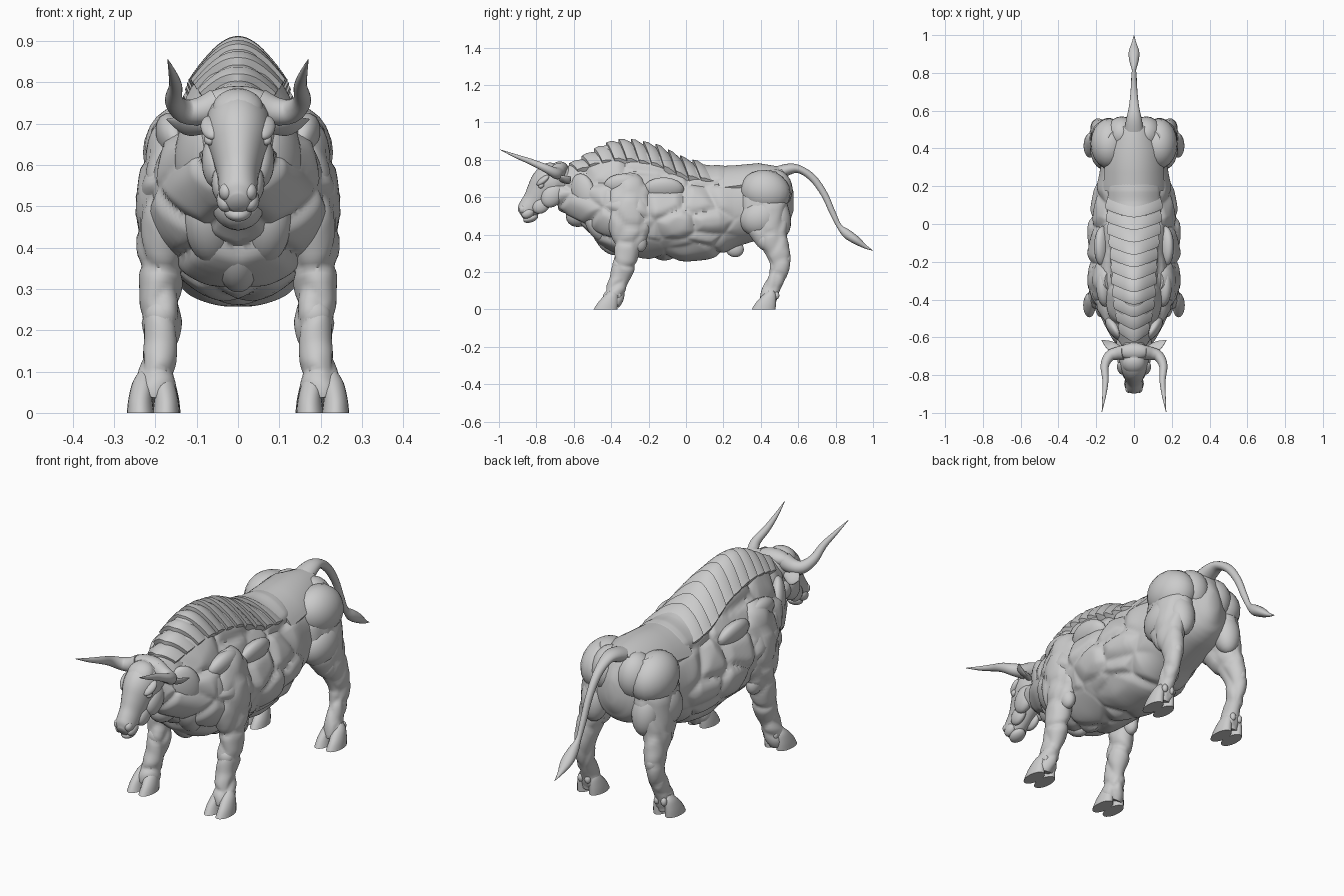
import bpy, bmesh, math
from mathutils import Vector, Matrix, Euler, noise

if "Cube" in bpy.data.objects:
    bpy.data.objects.remove(bpy.data.objects["Cube"])

grey = bpy.data.materials.new("stone_grey")
grey.use_nodes = True
colour = (0.6, 0.6, 0.6, 1)
grey.diffuse_color = colour
grey.node_tree.nodes["Principled BSDF"].inputs["Base Color"].default_value = colour
parts = []


def finish(name, bm, mirror=False, muscle=0.0, cells=(7, 6, 9), fade=None):
    """Carve optional muscle pads, fading out behind y = fade, and add the mesh."""
    bmesh.ops.recalc_face_normals(bm, faces=bm.faces)
    bm.normal_update()
    if muscle:
        for v, n in [(v, v.normal.copy()) for v in bm.verts]:
            p = Vector((abs(v.co.x) * cells[0], v.co.y * cells[1], v.co.z * cells[2]))
            d = noise.voronoi(p)[0]
            f = min(1, (d[1] - d[0]) * 2.2)
            keep = 1 if fade is None else min(1, max(0, (fade - v.co.y) * 8))
            v.co += n * muscle * keep * math.sin(f * math.pi / 2)
    mesh = bpy.data.meshes.new(name)
    bm.to_mesh(mesh)
    bm.free()
    mesh.materials.append(grey)
    obj = bpy.data.objects.new(name, mesh)
    bpy.context.collection.objects.link(obj)
    if mirror:
        obj.modifiers.new("mirror", 'MIRROR').use_mirror_merge = False
    parts.append(obj)


def skin(bm, rings, closed=True):
    """Join rows of points with quads, capping closed lofts."""
    rows = [[bm.verts.new(p) for p in ring] for ring in rings]
    n = len(rows[0])
    for a, b in zip(rows, rows[1:]):
        for i in range(n if closed else n - 1):
            j = (i + 1) % n
            bm.faces.new((a[i], a[j], b[j], b[i]))
    if closed:
        bm.faces.new(rows[0])
        bm.faces.new(rows[-1])


def spline(rows, steps):
    """Catmull-Rom samples through the rows."""
    pts = [Vector(r) for r in rows]
    pts = [pts[0]] + pts + [pts[-1]]
    out = []
    for a, b, c, d in zip(pts, pts[1:], pts[2:], pts[3:]):
        for i in range(steps):
            t = i / steps
            out.append((b * 2 + (c - a) * t + (a * 2 - b * 5 + c * 4 - d) * t * t
                        + (b * 3 - a - c * 3 + d) * t ** 3) * 0.5)
    return out + [pts[-1]]


def tube(name, rows, ref=(1, 0, 0), axis=None, sides=20, steps=4, **kw):
    """Loft ellipses; a row is x, y, z, radius along ref, other radius."""
    samples = spline(rows, steps)
    centres = [Vector(s[:3]) for s in samples]
    rings = []
    for i, s in enumerate(samples):
        t = centres[min(i + 1, len(centres) - 1)] - centres[max(i - 1, 0)]
        t = Vector(axis) if axis else t.normalized()
        v = t.cross(Vector(ref)).normalized()
        u = v.cross(t)
        angles = [math.tau * k / sides for k in range(sides)]
        rings.append([centres[i] + u * s[3] * math.cos(a) + v * s[4] * math.sin(a) for a in angles])
    bm = bmesh.new()
    skin(bm, rings)
    finish(name, bm, **kw)


def blob(name, loc, size, rot=(0, 0, 0), mirror=True):
    bm = bmesh.new()
    turn = Euler([math.radians(r) for r in rot])
    bmesh.ops.create_uvsphere(bm, u_segments=20, v_segments=12, radius=1,
                              matrix=Matrix.LocRotScale(Vector(loc), turn, Vector(size)))
    finish(name, bm, mirror)


# Torso stations: y, top, bottom, half width, narrowing toward the spine
STATIONS = [(-.68, .72, .54, .06, .4), (-.60, .76, .49, .10, .45), (-.52, .81, .43, .15, .5),
            (-.45, .85, .36, .19, .52), (-.38, .875, .32, .21, .52), (-.30, .88, .29, .22, .52),
            (-.15, .85, .28, .23, .48), (0, .775, .275, .225, .3), (.12, .75, .285, .205, .15),
            (.25, .755, .33, .18, 0), (.38, .77, .37, .175, 0), (.48, .765, .40, .15, 0),
            (.53, .74, .43, .115, 0), (.56, .68, .47, .06, 0), (.575, .61, .55, .01, 0)]


def station(y):
    y = min(max(y, STATIONS[0][0]), STATIONS[-1][0])
    for a, b in zip(STATIONS, STATIONS[1:]):
        if y <= b[0]:
            return Vector(a[1:]).lerp(Vector(b[1:]), (y - a[0]) / (b[0] - a[0]))


def torso_point(y, a, lift=0.0):
    top, bottom, w, k = (station(y - .02) + station(y) * 2 + station(y + .02)) / 4
    mid = bottom + (top - bottom) * 0.42
    s, c = math.sin(a), math.cos(a)
    h = (top - mid) if s > 0 else (mid - bottom)
    return Vector(((w * (1 - k * max(0, s)) + lift) * c, y, mid + (h + lift) * s))


# Torso with carved muscle pads
bm = bmesh.new()
y0, y1, n = STATIONS[0][0], STATIONS[-1][0], 170
skin(bm, [[torso_point(y0 + (y1 - y0) * i / n, math.tau * k / 128) for k in range(128)]
          for i in range(n + 1)])
finish("torso", bm, muscle=.02, cells=(4.5, 5.2, 7.5), fade=.3)


def shell(name, start, end, half_angle, front, back, sweep=0.0):
    """Armour plate wrapped over the spine, with its edges tucked in."""
    bm = bmesh.new()
    rings = []
    for t, lift in ((0, -.02), (0, front), (.3, front), (.65, (front + back) / 2), (1, back), (1, -.02)):
        ring = []
        for k in range(25):
            f = k / 12 - 1
            y = start + (end - start) * t + sweep * abs(f) ** 1.5
            ring.append(torso_point(y, math.pi / 2 + f * half_angle, lift if abs(f) < 1 else -.02))
        rings.append(ring)
    skin(bm, rings, closed=False)
    finish(name, bm)


# Overlapping mane plates and the broad rump plate
for i in range(11):
    y = -.625 + i * .066
    shell(f"mane_plate_{i + 1}", y, y + .09, math.radians(48), .034, .006, .05)
shell("rump_plate", .16, .51, math.radians(60), .014, .012, .02)

# Chest, shoulder and neck plates
blob("shoulder_plate", (.145, -.44, .56), (.04, .085, .115), (15, 0, -38))
blob("neck_plate", (.105, -.55, .63), (.035, .07, .10), (20, 0, -32))
blob("upper_shoulder_plate", (.15, -.33, .66), (.045, .11, .07), (0, 25, 0))
blob("flank_plate", (.165, -.12, .64), (.04, .11, .07), (0, 25, 0))
blob("chest_plate", (.07, -.475, .45), (.06, .055, .10), (25, 20, -20))
blob("brisket", (0, -.42, .38), (.055, .06, .10), (35, 0, 0), mirror=False)
blob("throat", (0, -.56, .52), (.07, .09, .07), (40, 0, 0), mirror=False)
blob("sheath", (0, .26, .325), (.03, .05, .045), (-20, 0, 0), mirror=False)

# Haunch muscles
blob("upper_haunch", (.13, .425, .63), (.10, .135, .115), (-15, 0, 0))
blob("lower_haunch", (.155, .40, .49), (.078, .115, .10), (20, 0, 0))
blob("hamstring", (.135, .495, .49), (.065, .065, .11), (10, 0, 0))
blob("buttock", (.065, .475, .64), (.085, .095, .11))

# Legs
tube("front_legs", [(.12, -.30, .70, .04, .05), (.15, -.30, .64, .062, .10), (.165, -.30, .52, .07, .12),
                    (.18, -.30, .42, .056, .10), (.185, -.31, .34, .045, .068), (.187, -.325, .27, .04, .056),
                    (.187, -.34, .22, .042, .053), (.188, -.355, .16, .035, .043), (.195, -.375, .10, .037, .047),
                    (.202, -.39, .06, .042, .045), (.205, -.40, .03, .035, .04)],
     mirror=True, muscle=.011, sides=40, steps=6, cells=(8, 8, 8))
tube("hind_legs", [(.10, .43, .72, .04, .06), (.12, .43, .66, .08, .10), (.13, .42, .58, .08, .12),
                   (.15, .43, .48, .066, .11), (.168, .455, .40, .055, .088), (.182, .485, .32, .042, .06),
                   (.19, .505, .25, .036, .05), (.192, .49, .18, .032, .042), (.195, .458, .11, .034, .042),
                   (.198, .445, .07, .042, .043), (.2, .435, .03, .035, .04)],
     mirror=True, muscle=.011, sides=40, steps=6, cells=(7, 7, 7))
blob("front_knees", (.187, -.36, .235), (.038, .034, .042))
blob("elbows", (.187, -.255, .36), (.035, .045, .055), (20, 0, 0))
blob("hocks", (.19, .53, .26), (.026, .028, .042), (-20, 0, 0))
blob("gaskins", (.178, .425, .37), (.042, .05, .06), (25, 0, 0))

# Cloven hooves and dewclaws
for label, fx, fy in (("front", .205, -.41), ("hind", .203, .435)):
    for side, dx in (("outer", .031), ("inner", -.031)):
        x = fx + dx
        tube(f"{label}_{side}_hooves",
             [(x - dx * .3, fy + .02, .10, .012, .015), (x - dx * .2, fy + .01, .075, .025, .036),
              (x, fy - .008, .035, .029, .054), (x, fy - .02, 0, .033, .064)],
             axis=(0, 0, -1), mirror=True)
        blob(f"{label}_{side}_dewclaws", (fx + dx * .6, fy + .05, .075), (.014, .014, .02))

# Head
tube("head", [(0, -.64, .68, .06, .085), (0, -.69, .69, .078, .095), (0, -.735, .67, .078, .098),
              (0, -.775, .62, .062, .083), (0, -.81, .575, .05, .067), (0, -.842, .542, .047, .058),
              (0, -.868, .52, .043, .046), (0, -.885, .508, .022, .024)], sides=28)
blob("cheeks", (.055, -.715, .61), (.033, .055, .07), (-35, 0, 0))
blob("jaw_muscles", (.04, -.775, .555), (.024, .05, .04), (35, 0, 0))
blob("brows", (.066, -.765, .69), (.024, .042, .016), (40, 20, 0))
blob("eyes", (.068, -.773, .662), (.014, .017, .013), (40, 0, 0))
blob("nose_bridge", (0, -.825, .61), (.03, .075, .022), (50, 0, 0), mirror=False)
blob("nostrils", (.028, -.872, .535), (.018, .022, .022), (40, 0, 0))
blob("muzzle_sides", (.03, -.845, .515), (.022, .036, .026), (30, 0, 0))
blob("lower_lip", (0, -.83, .488), (.034, .042, .022), (20, 0, 0), mirror=False)
blob("forehead", (0, -.74, .735), (.062, .06, .045), (35, 0, 0), mirror=False)
blob("poll", (0, -.675, .755), (.085, .045, .036), mirror=False)

# Horns and ears
tube("horns", [(.05, -.68, .745, .04, .04), (.09, -.685, .73, .034, .034), (.13, -.70, .73, .029, .029),
               (.155, -.75, .755, .022, .022), (.151, -.83, .79, .016, .016),
               (.158, -.91, .82, .01, .01), (.17, -.995, .855, .001, .001)],
     ref=(0, 0, 1), mirror=True)
tube("ears", [(.06, -.67, .695, .012, .015), (.10, -.655, .695, .014, .03), (.135, -.64, .695, .01, .03),
              (.172, -.615, .71, .001, .002)], ref=(0, 1, 1), mirror=True)

# Tail with a leaf-shaped tuft
tube("tail", [(0, .47, .72, .055, .04), (0, .55, .75, .042, .03), (0, .61, .748, .029, .021),
              (0, .68, .70, .02, .02), (0, .74, .615, .016, .018), (0, .785, .515, .014, .016),
              (0, .82, .445, .012, .014), (0, .86, .405, .024, .025), (0, .91, .37, .028, .022),
              (0, .96, .335, .012, .01), (0, 1, .315, .001, .001)])

# Smooth shading with creases kept sharp
bpy.ops.object.select_all(action='DESELECT')
for obj in parts:
    obj.select_set(True)
bpy.context.view_layer.objects.active = parts[0]
bpy.ops.object.shade_smooth_by_angle(angle=math.radians(45))
